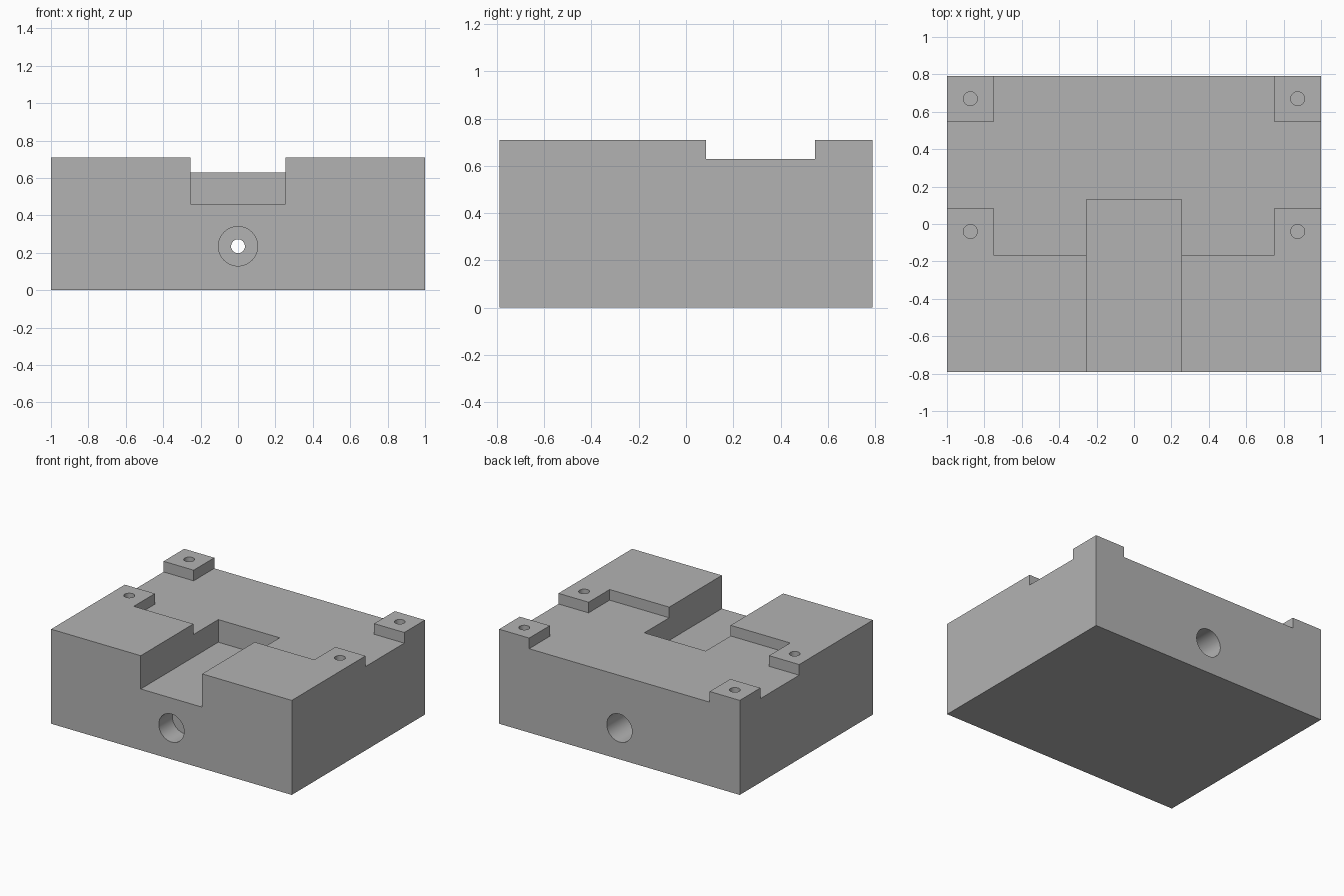
import bpy, bmesh, math
from mathutils import Matrix, Vector

if "Cube" in bpy.data.objects:
    bpy.data.objects.remove(bpy.data.objects["Cube"])

HALF_X, HALF_Y, TOP = 1.0, 0.79, 0.71
MID, SLOT_FLOOR = 0.63, 0.46

grey = bpy.data.materials.new("plain_grey")
grey.use_nodes = True
grey.diffuse_color = (0.45, 0.45, 0.45, 1)
grey.node_tree.nodes["Principled BSDF"].inputs["Base Color"].default_value = (0.45, 0.45, 0.45, 1)


def make_object(name, bm):
    bmesh.ops.recalc_face_normals(bm, faces=bm.faces)
    mesh = bpy.data.meshes.new(name)
    bm.to_mesh(mesh)
    bm.free()
    mesh.materials.append(grey)
    obj = bpy.data.objects.new(name, mesh)
    bpy.context.collection.objects.link(obj)
    return obj


def prism(name, outline, z0, z1):
    """Extrude a plan outline from z0 to z1."""
    bm = bmesh.new()
    face = bm.faces.new([bm.verts.new((x, y, z0)) for x, y in outline])
    out = bmesh.ops.extrude_face_region(bm, geom=[face])
    verts = [v for v in out["geom"] if isinstance(v, bmesh.types.BMVert)]
    bmesh.ops.translate(bm, verts=verts, vec=(0, 0, z1 - z0))
    return make_object(name, bm)


def box(name, x0, x1, y0, y1, z0, z1):
    return prism(name, [(x0, y0), (x1, y0), (x1, y1), (x0, y1)], z0, z1)


def rod(name, start, end, radius):
    """Cylinder between two points."""
    start, end = Vector(start), Vector(end)
    axis = end - start
    turn = axis.to_track_quat("Z", "Y").to_matrix().to_4x4()
    bm = bmesh.new()
    bmesh.ops.create_cone(bm, cap_ends=True, segments=64, radius1=radius, radius2=radius,
                          depth=axis.length,
                          matrix=Matrix.Translation((start + end) / 2) @ turn)
    return make_object(name, bm)


def cut(target, cutter):
    """Subtract the cutter, then discard it."""
    cutter.hide_render = True
    mod = target.modifiers.new("cut", "BOOLEAN")
    mod.operation, mod.solver, mod.object = "DIFFERENCE", "EXACT", cutter
    bpy.context.view_layer.objects.active = target
    bpy.ops.object.modifier_apply(modifier=mod.name)
    bpy.data.objects.remove(cutter)


# Solid block
block = box("mounting_block", -HALF_X, HALF_X, -HALF_Y, HALF_Y, 0, TOP)

# Recessed deck that leaves the front shoulders and four corner pads standing
half = [(0.75, -0.165), (0.75, 0.085), (1.1, 0.085), (1.1, 0.545), (0.75, 0.545), (0.75, 0.9)]
deck = half + [(-x, y) for x, y in reversed(half)]
cut(block, prism("deck_cutter", deck, MID, 1))

# Deep channel open to the front
cut(block, box("channel_cutter", -0.255, 0.255, -0.9, 0.13, SLOT_FLOOR, 1))

# Bolt passage with a wide bore at each end
BORE_Z = 0.235
for name, y0, y1, radius in [("passage", -0.9, 0.9, 0.037),
                             ("front_bore", -0.9, -HALF_Y + 0.16, 0.105),
                             ("back_bore", HALF_Y - 0.6, 0.9, 0.105)]:
    cut(block, rod(name, (0, y0, BORE_Z), (0, y1, BORE_Z), radius))

# Screw holes in the corner pads
for x in (-0.875, 0.875):
    for y in (-0.04, 0.67):
        cut(block, rod("screw_hole", (x, y, TOP - 0.25), (x, y, 0.9), 0.037))

# Smooth bores, crisp edges
bpy.ops.object.select_all(action="DESELECT")
block.select_set(True)
bpy.context.view_layer.objects.active = block
bpy.ops.object.shade_smooth_by_angle(angle=math.radians(30))
